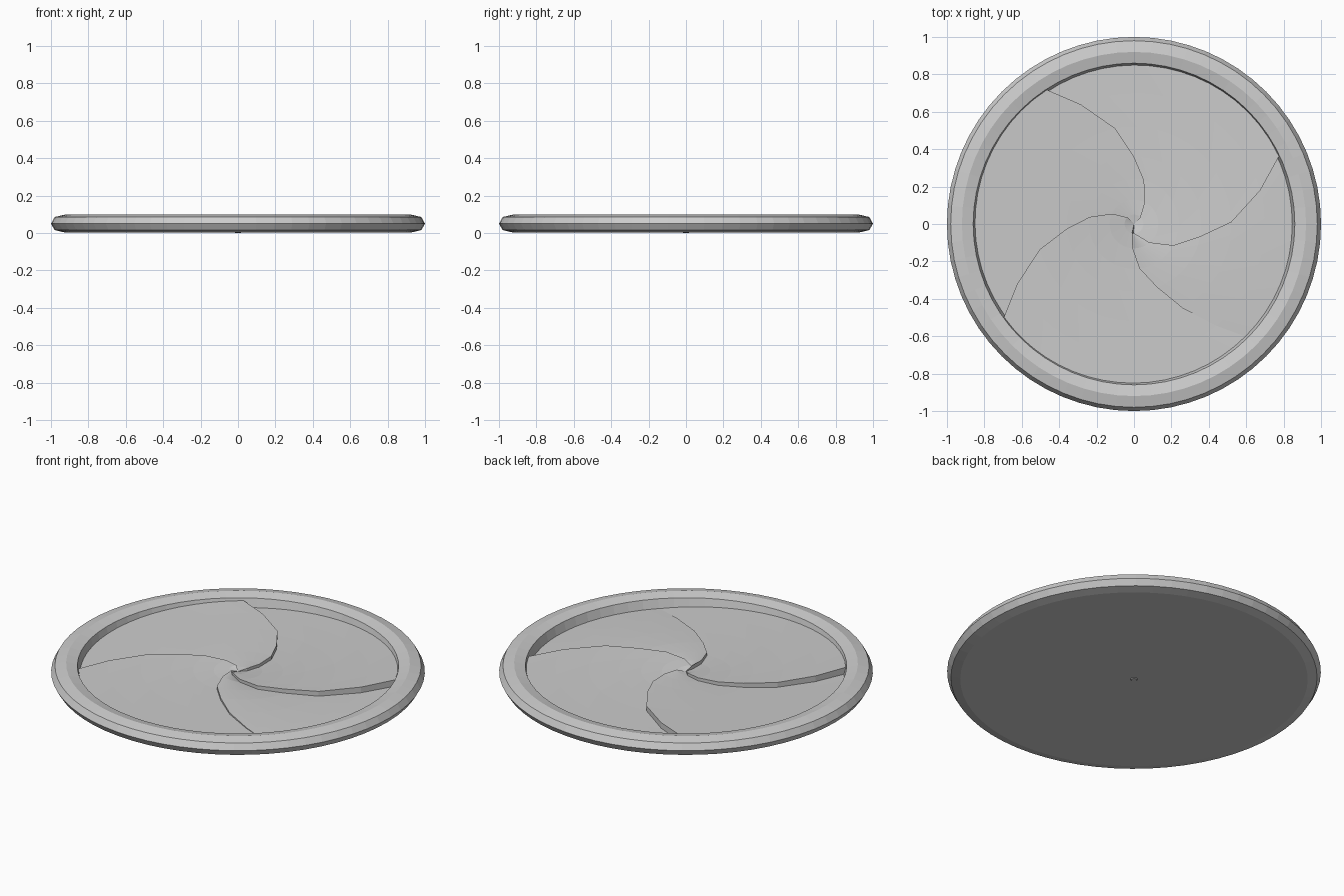
import bpy, bmesh
from math import cos, sin, radians, pi

if "Cube" in bpy.data.objects:
    bpy.data.objects.remove(bpy.data.objects["Cube"])

SEGS = 64


def make_object(name, bm):
    bmesh.ops.remove_doubles(bm, verts=bm.verts, dist=1e-5)
    me = bpy.data.meshes.new(name)
    bm.to_mesh(me)
    bm.free()
    ob = bpy.data.objects.new(name, me)
    bpy.context.collection.objects.link(ob)
    return ob


def lathe(name, profile):
    """Spin an (r, z) profile, listed from bottom centre outward, about z."""
    bm = bmesh.new()
    rings = [[bm.verts.new((r * cos(2 * pi * i / SEGS), r * sin(2 * pi * i / SEGS), z))
              for i in range(SEGS)] for r, z in profile]
    for a, b in zip(rings, rings[1:]):
        for i in range(SEGS):
            j = (i + 1) % SEGS
            bm.faces.new((a[i], a[j], b[j], b[i]))
    return make_object(name, bm)


# Rounded outer rim and flat base with a small centre pin
lathe("rim", [(0.93, 0.004), (0.98, 0.016), (1.0, 0.05), (0.98, 0.086),
              (0.92, 0.1), (0.86, 0.086), (0.845, 0.03)])
lathe("base", [(0, 0), (0.015, 0), (0.02, 0.004), (0.93, 0.004)])

# Spiral edges of the four overlapping blades: angle at each radius
RADII = [0.855, 0.70, 0.52, 0.36, 0.24, 0.13, 0.05, 0.0]
EDGES = [
    [25, 15, 1, -11, -29, -51, -93, -93],
    [123, 114, 101, 90, 77, 63, 45, 45],
    [215.6, 207, 195, 184, 171, 155, 135, 135],
    [315, 309, 300, 290, 277, 266, 258, 258],
]


def low_z(r):
    return 0.052 - 0.018 * r / 0.86


def high_z(r, k):
    if r == 0:
        return low_z(0)
    rise = 0.014 + 0.024 * r / 0.86
    if k == 3:                       # this blade's edge sinks to nothing at the rim
        rise = 0.024 * (1 - r / 0.86)
    return low_z(r) + rise


def blade(k):
    """Blade sloping from its raised leading edge down under the next blade."""
    bm = bmesh.new()
    nxt = [a + 360 for a in EDGES[0]] if k == 3 else EDGES[k + 1]
    n = 16
    rows = []
    for r, a0, a1 in zip(RADII, EDGES[k], nxt):
        # first vertex is the foot of the leading step
        row = [bm.verts.new((r * cos(radians(a0)), r * sin(radians(a0)), low_z(r)))]
        for i in range(n + 1):
            t = i / n
            a = radians(a0 + (a1 - a0) * t)
            z = high_z(r, k) * (1 - t) + low_z(r) * t
            row.append(bm.verts.new((r * cos(a), r * sin(a), z)))
        rows.append(row)
    for a, b in zip(rows, rows[1:]):
        for i in range(n + 1):
            bm.faces.new((a[i], a[i + 1], b[i + 1], b[i]))
    make_object(f"blade_{k + 1}", bm)


for k in range(4):
    blade(k)
